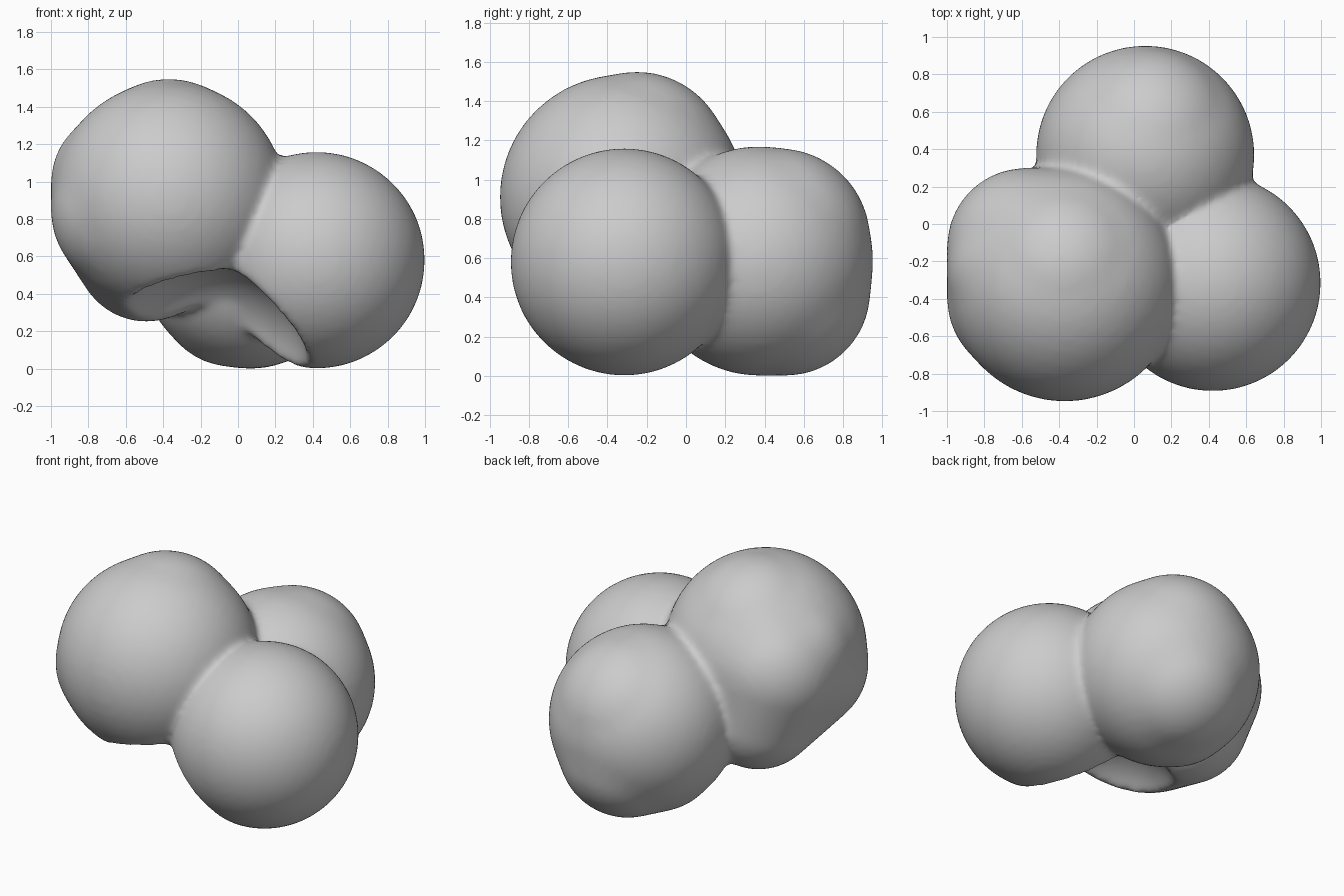
import bpy
import bmesh
from mathutils import Matrix

if "Cube" in bpy.data.objects:
    bpy.data.objects.remove(bpy.data.objects["Cube"])


def lobe(name, balls):
    """A rounded lump: the convex hull of several (x, y, z, radius) balls."""
    bm = bmesh.new()
    for x, y, z, r in balls:
        bmesh.ops.create_icosphere(bm, subdivisions=4, radius=r,
                                   matrix=Matrix.Translation((x, y, z)))
    hull = bmesh.ops.convex_hull(bm, input=bm.verts)
    junk = {g for g in hull["geom_interior"] + hull["geom_unused"]
            if isinstance(g, bmesh.types.BMVert)}
    bmesh.ops.delete(bm, geom=list(junk), context='VERTS')
    bmesh.ops.recalc_face_normals(bm, faces=bm.faces)
    me = bpy.data.meshes.new(name)
    bm.to_mesh(me)
    bm.free()
    ob = bpy.data.objects.new(name, me)
    bpy.context.collection.objects.link(ob)
    return ob


def apply_modifiers(ob):
    bpy.ops.object.select_all(action='DESELECT')
    ob.select_set(True)
    bpy.context.view_layer.objects.active = ob
    for m in list(ob.modifiers):
        bpy.ops.object.modifier_apply(modifier=m.name)


# three lobes, the left one boxier than the others
left = lobe("left_lobe", [(-0.37, -0.325, 0.91, 0.625), (-0.37, -0.25, 1.08, 0.47),
                          (-0.58, -0.12, 0.92, 0.42), (-0.62, -0.25, 1.00, 0.38),
                          (-0.58, -0.40, 0.84, 0.42), (-0.49, -0.08, 0.63, 0.38)])
right = lobe("right_lobe", [(0.42, -0.315, 0.58, 0.58)])
back = lobe("back_lobe", [(0.06, 0.37, 0.585, 0.585), (0.08, 0.51, 0.43, 0.43),
                          (-0.03, 0.36, 0.41, 0.40), (0.08, 0.47, 0.69, 0.47)])

# hollow under the front, taken from the two front lobes only
bpy.ops.mesh.primitive_uv_sphere_add(segments=64, ring_count=32, radius=1,
                                     location=(-0.17, -0.54, 0.02))
hollow = bpy.context.object
hollow.name = "hollow_cutter"
hollow.scale = (0.54, 0.52, 0.54)
hollow.hide_render = True
for ob in (left, right):
    cut = ob.modifiers.new("hollow", 'BOOLEAN')
    cut.operation = 'DIFFERENCE'
    cut.object = hollow
    cut.solver = 'EXACT'
    apply_modifiers(ob)
bpy.data.objects.remove(hollow)

# fuse the lobes into one skin with soft creases
body = left
for ob in (left, right, back):
    ob.select_set(True)
bpy.context.view_layer.objects.active = body
bpy.ops.object.join()
body.name = "three_lobed_body"
fuse = body.modifiers.new("fuse", 'REMESH')
fuse.mode = 'VOXEL'
fuse.voxel_size = 0.02
soften = body.modifiers.new("soften", 'SMOOTH')
soften.factor = 0.5
soften.iterations = 18
apply_modifiers(body)
bpy.ops.object.shade_smooth()
